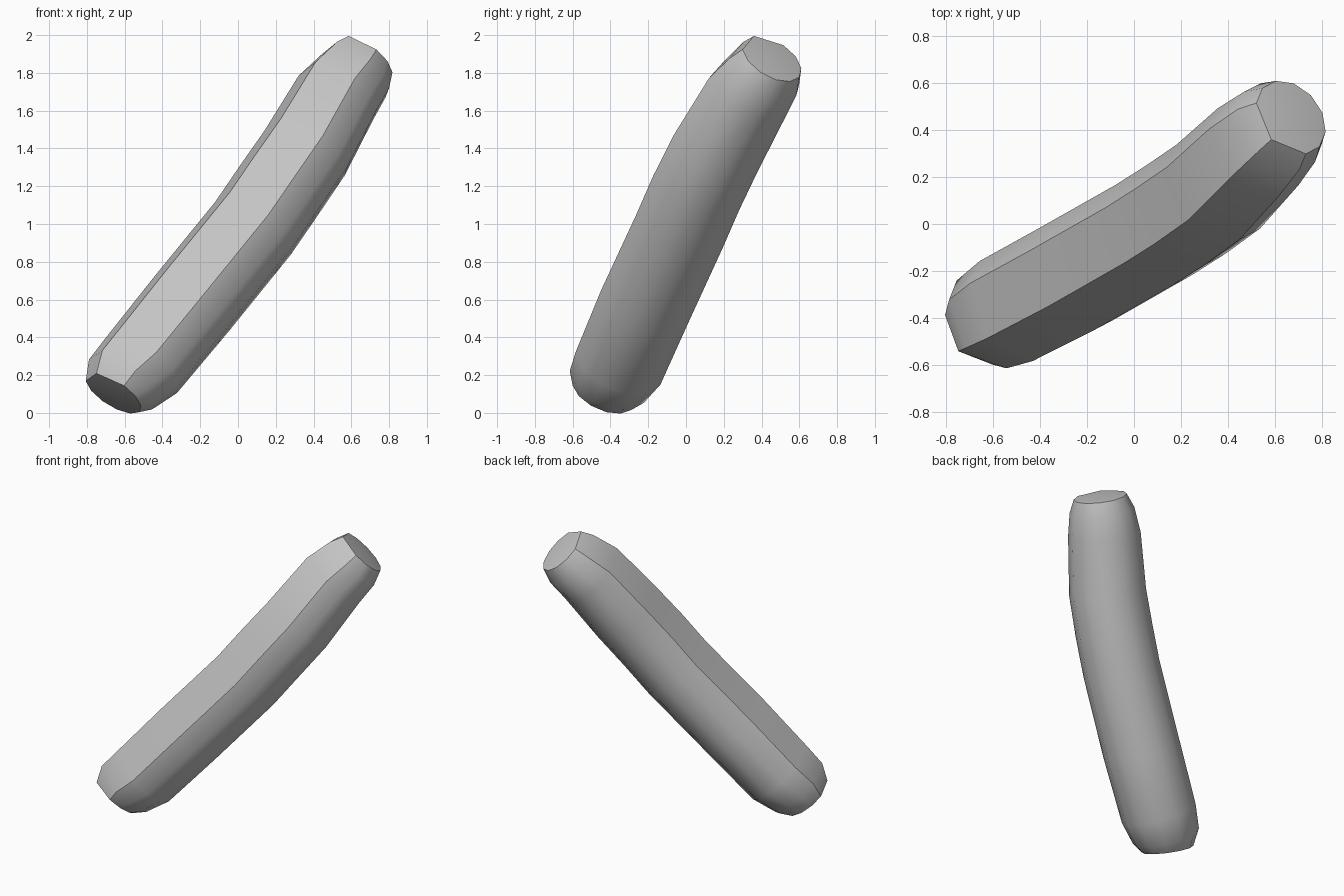
import bpy, bmesh
from math import cos, sin, radians
from mathutils import Vector

if "Cube" in bpy.data.objects:
    bpy.data.objects.remove(bpy.data.objects["Cube"], do_unlink=True)

# Spine of the bent rod: x, y, z, radius
SPINE = [
    (-.66, -.445, .103, .17), (-.615, -.41, .173, .223), (-.505, -.35, .275, .25),
    (-.24, -.21, .60, .256), (.085, -.025, 1.0, .255), (.222, .062, 1.20, .255),
    (.36, .16, 1.40, .253), (.53, .33, 1.70, .238), (.622, .415, 1.81, .213),
    (.67, .455, 1.875, .175),
]
# Round section with two wide flat facets meeting at a ridge
TWIST = 7
ANGLES = [radians(a + TWIST) for a in [0] + list(range(60, 301, 30))]
RIDGE = Vector((-.575, -.46, .66))

points = [Vector(s[:3]) for s in SPINE]
bm = bmesh.new()
rings = []
for i, p in enumerate(points):
    along = (points[min(i + 1, len(points) - 1)] - points[max(i - 1, 0)]).normalized()
    e1 = (RIDGE - along * RIDGE.dot(along)).normalized()
    e2 = along.cross(e1)
    r = SPINE[i][3]
    rings.append([bm.verts.new(p + r * (cos(a) * e1 + sin(a) * e2)) for a in ANGLES])

# Side walls
n = len(ANGLES)
for low, high in zip(rings, rings[1:]):
    for j in range(n):
        k = (j + 1) % n
        bm.faces.new((low[j], low[k], high[k], high[j]))

# Slightly domed end caps
for ring, end, inner in ((rings[0], points[0], points[1]), (rings[-1], points[-1], points[-2])):
    tip = bm.verts.new(end + (end - inner).normalized() * .015)
    for j in range(n):
        bm.faces.new((ring[j], ring[(j + 1) % n], tip))

bmesh.ops.recalc_face_normals(bm, faces=bm.faces)
mesh = bpy.data.meshes.new("bent_rod")
bm.to_mesh(mesh)
bm.free()
rod = bpy.data.objects.new("bent_rod", mesh)
bpy.context.collection.objects.link(rod)

# Plain grey
grey = bpy.data.materials.new("grey")
grey.use_nodes = True
colour = (.55, .55, .55, 1)
grey.diffuse_color = colour
grey.node_tree.nodes["Principled BSDF"].inputs["Base Color"].default_value = colour
mesh.materials.append(grey)

bpy.ops.object.select_all(action='DESELECT')
rod.select_set(True)
bpy.context.view_layer.objects.active = rod
bpy.ops.object.shade_smooth_by_angle(angle=radians(38))
